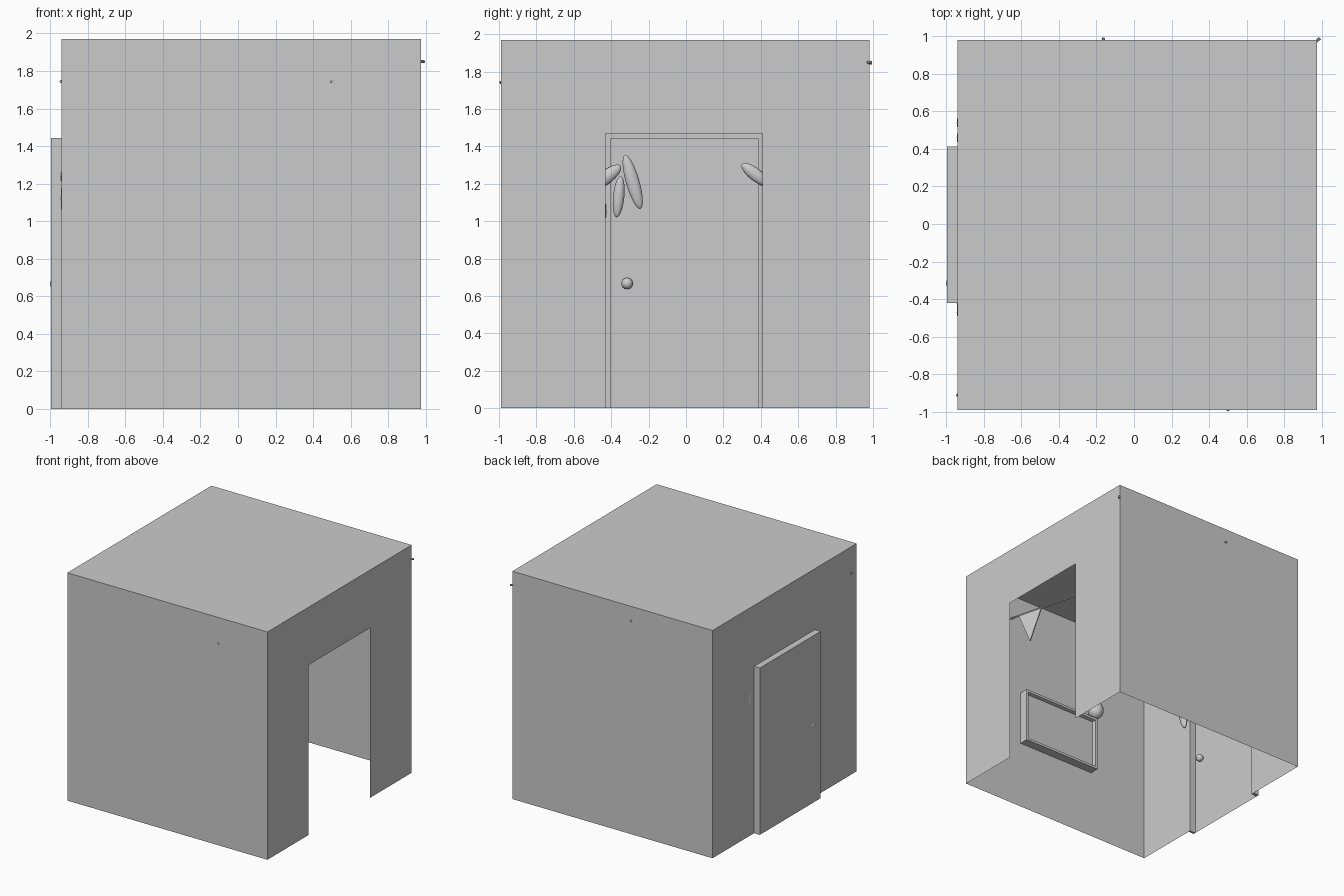
import bpy, bmesh, math
from mathutils import Vector, Matrix

if "Cube" in bpy.data.objects:
    bpy.data.objects.remove(bpy.data.objects["Cube"])

X0, X1, Y0, Y1, H = -0.94, 0.975, -0.99, 0.98, 1.97


def finish(name, bm, smooth=False):
    bmesh.ops.recalc_face_normals(bm, faces=bm.faces)
    me = bpy.data.meshes.new(name)
    bm.to_mesh(me)
    bm.free()
    ob = bpy.data.objects.new(name, me)
    bpy.context.collection.objects.link(ob)
    if smooth:
        me.polygons.foreach_set("use_smooth", [True] * len(me.polygons))
    return ob


def polygons(name, *polys):
    bm = bmesh.new()
    for p in polys:
        bm.faces.new([bm.verts.new(v) for v in p])
    bmesh.ops.remove_doubles(bm, verts=bm.verts, dist=1e-5)
    return finish(name, bm)


def box(bm, lo, hi):
    lo, hi = Vector(lo), Vector(hi)
    m = Matrix.Translation((lo + hi) / 2) @ Matrix.Diagonal((*(hi - lo), 1))
    return bmesh.ops.create_cube(bm, size=1, matrix=m)["verts"]


def ball(name, loc, scale, tilt=0):
    bm = bmesh.new()
    m = Matrix.Translation(loc) @ Matrix.Rotation(tilt, 4, 'X') @ Matrix.Diagonal((*scale, 1))
    bmesh.ops.create_uvsphere(bm, u_segments=24, v_segments=14, radius=1, matrix=m)
    return finish(name, bm, True)


def wall_with_opening(x, ya, yb, top):
    # three panels around an opening that reaches the floor
    return [
        [(x, Y0, 0), (x, ya, 0), (x, ya, top), (x, yb, top), (x, yb, 0),
         (x, Y1, 0), (x, Y1, H), (x, Y0, H)],
    ]


# room shell: thin walls and ceiling, open underneath
polygons("room_walls",
         [(X0, Y0, 0), (X1, Y0, 0), (X1, Y0, H), (X0, Y0, H)],
         [(X0, Y1, 0), (X1, Y1, 0), (X1, Y1, H), (X0, Y1, H)],
         [(X0, Y0, H), (X1, Y0, H), (X1, Y1, H), (X0, Y1, H)])
polygons("entrance_wall", *wall_with_opening(X1, -0.43, 0.41, 1.47))
polygons("door_wall", *wall_with_opening(X0, -0.40, 0.387, 1.443))

# door recess and door leaf set outside the left wall
bm = bmesh.new()
box(bm, (-0.995, -0.42, 0), (X0, -0.40, 1.443))
box(bm, (-0.995, 0.387, 0), (X0, 0.412, 1.443))
finish("door_jambs", bm)
polygons("door_leaf",
         [(-0.995, -0.42, 0), (-0.995, 0.412, 0), (-0.995, 0.412, 1.443), (-0.995, -0.42, 1.443)],
         [(-0.995, -0.42, 1.443), (-0.995, 0.412, 1.443), (X0, 0.412, 1.443), (X0, -0.42, 1.443)])
ball("door_knob", (-0.97, -0.315, 0.667), (0.031,) * 3)

# framed board on the front wall
bm = bmesh.new()
box(bm, (-0.37, Y0 + 0.001, 0.60), (0.39, -0.91, 1.08))
bm.faces.ensure_lookup_table()
face = max(bm.faces, key=lambda f: f.calc_center_median().y)
bmesh.ops.inset_region(bm, faces=[face], thickness=0.03)
bmesh.ops.inset_region(bm, faces=[face], thickness=0.008, depth=-0.03)
finish("wall_board", bm)
ball("round_balloon", (-0.36, -0.92, 1.16), (0.066, 0.066, 0.075))


# bunting: straight strings across the room with hanging triangular flags
def bunting(name, a, b, fractions):
    a, b = Vector(a), Vector(b)
    d = b - a
    bm = bmesh.new()
    rot = d.to_track_quat('Z', 'Y').to_matrix().to_4x4()
    bmesh.ops.create_cone(bm, segments=10, radius1=0.008, radius2=0.008, depth=d.length,
                          cap_ends=True, matrix=Matrix.Translation((a + b) / 2) @ rot)
    u = d.normalized()
    n = Vector((-u.y, u.x, 0)).normalized() * 0.005
    for t in fractions:
        c = a + d * t
        tri = [c - u * 0.11, c + u * 0.11, c - Vector((0, 0, 0.28))]
        f = [bm.verts.new(p + n) for p in tri]
        k = [bm.verts.new(p - n) for p in tri]
        bm.faces.new(f)
        bm.faces.new(k[::-1])
        for i in range(3):
            j = (i + 1) % 3
            bm.faces.new((f[i], k[i], k[j], f[j]))
    finish(name, bm)


bunting("bunting_across", (0.503, -0.995, 1.742), (-0.165, 0.992, 1.845), (0.095, 0.365, 0.635, 0.905))
bunting("bunting_diagonal", (0.99, 0.99, 1.85), (-0.944, -0.917, 1.743), (0.1, 0.3, 0.5, 0.7, 0.9))

# puffy balloons on either side of the door: y, z, half width, half length, tilt
balloons = [(-0.285, 1.21, 0.036, 0.15, 0.28), (-0.36, 1.13, 0.03, 0.11, -0.1),
            (-0.42, 1.24, 0.036, 0.09, -0.9), (-0.47, 1.12, 0.036, 0.13, 0.2),
            (0.37, 1.25, 0.034, 0.09, 0.9), (0.46, 1.17, 0.036, 0.13, 0.3),
            (0.54, 1.18, 0.036, 0.13, -0.3)]
for i, (y, z, w, l, tilt) in enumerate(balloons):
    ball(f"puffy_balloon_{i + 1}", (-0.918, y, z), (0.026, w, l), tilt)
